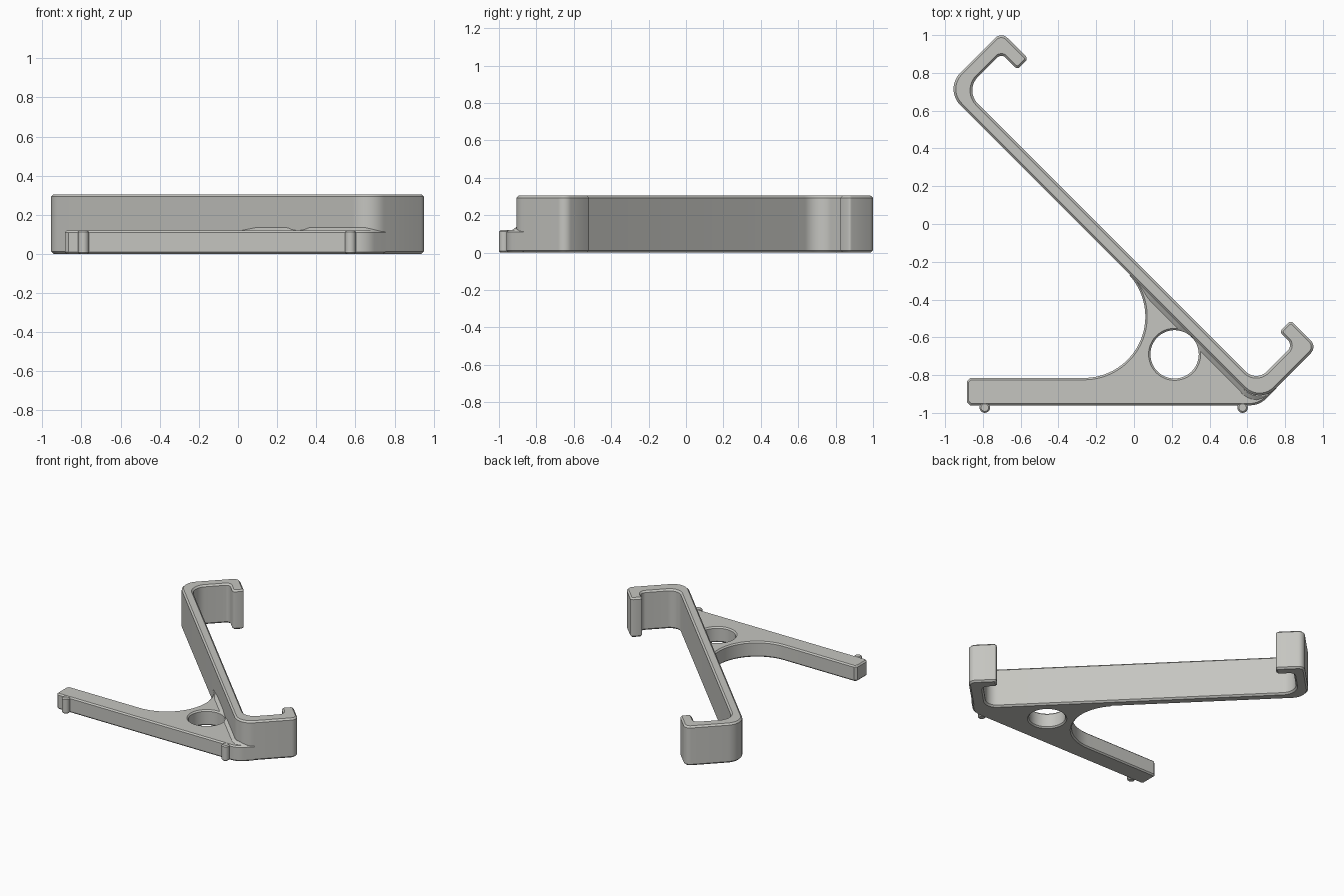
import bpy, bmesh, math
from mathutils import Vector

if "Cube" in bpy.data.objects:
    bpy.data.objects.remove(bpy.data.objects["Cube"])

grey = bpy.data.materials.new("warm grey plastic")
grey.diffuse_color = (0.56, 0.56, 0.53, 1)
grey.use_nodes = True
grey.node_tree.nodes["Principled BSDF"].inputs["Base Color"].default_value = grey.diffuse_color


def rounded(corners):
    """Outline from (x, y, radius, segments) corners."""
    out, n = [], len(corners)
    for i, (x, y, r, seg) in enumerate(corners):
        p = Vector((x, y))
        if r == 0:
            out.append(p)
            continue
        a = (Vector(corners[i - 1][:2]) - p).normalized()
        b = (Vector(corners[(i + 1) % n][:2]) - p).normalized()
        half = a.angle(b) / 2
        c = p + (a + b).normalized() * (r / math.sin(half))
        t = r / math.tan(half)
        v0, v1 = p + a * t - c, p + b * t - c
        full = v0.angle(v1)
        for k in range(seg + 1):
            f = k / seg
            out.append(c + (v0 * math.sin((1 - f) * full) + v1 * math.sin(f * full)) / math.sin(full))
    return out


def circle(x, y, r, n):
    return [Vector((x + r * math.cos(2 * math.pi * k / n), y + r * math.sin(2 * math.pi * k / n)))
            for k in range(n)]


def finish(name, bm):
    bmesh.ops.recalc_face_normals(bm, faces=bm.faces)
    me = bpy.data.meshes.new(name)
    bm.to_mesh(me)
    bm.free()
    me.materials.append(grey)
    ob = bpy.data.objects.new(name, me)
    bpy.context.collection.objects.link(ob)
    bpy.ops.object.select_all(action='DESELECT')
    ob.select_set(True)
    bpy.context.view_layer.objects.active = ob
    bpy.ops.object.shade_smooth_by_angle(angle=math.radians(28))
    return ob


def slab(name, loops, height, chamfer):
    """Extrude an outline (plus hole loops) and chamfer both rims."""
    bm = bmesh.new()
    edges = []
    for loop in loops:
        vs = [bm.verts.new((p.x, p.y, 0)) for p in loop]
        edges += [bm.edges.new((vs[i - 1], vs[i])) for i in range(len(vs))]
    bmesh.ops.triangle_fill(bm, use_beauty=True, use_dissolve=False, edges=edges, normal=(0, 0, 1))
    ext = bmesh.ops.extrude_face_region(bm, geom=bm.faces[:], use_keep_orig=True)
    bmesh.ops.translate(bm, vec=(0, 0, height),
                        verts=[g for g in ext["geom"] if isinstance(g, bmesh.types.BMVert)])
    bmesh.ops.recalc_face_normals(bm, faces=bm.faces)
    bm.normal_update()
    rim = [e for e in bm.edges if len(e.link_faces) == 2
           and sum(abs(f.normal.z) > 0.5 for f in e.link_faces) == 1]
    bmesh.ops.bevel(bm, geom=rim, offset=chamfer, segments=1, profile=0.5, affect='EDGES')
    return finish(name, bm)


def diag(s, d, r, seg=8):
    """Corner given by its diagonal coordinates x+y and y-x."""
    return ((s - d) / 2, (s + d) / 2, r, seg)


# Cradle: slanted back with a hook at each end
cradle = rounded([
    diag(-.29, 1.72, .12, 12), diag(.315, 1.72, .045), diag(.315, 1.435, .018, 3),
    diag(.20, 1.435, .018, 3), diag(.20, 1.605, .03), diag(-.19, 1.605, .10, 12),
    diag(-.19, -1.485, .08, 12), diag(.20, -1.485, .04), diag(.20, -1.34, .018, 3),
    diag(.32, -1.34, .018, 3), diag(.32, -1.62, .048), diag(-.29, -1.62, .115, 12)])
slab("cradle", [cradle], 0.305, 0.012)

# Foot: straight leg sweeping up into the cradle, with a round hole
arc = [(-.265 + .325 * math.cos(math.radians(a)), -.49 + .325 * math.sin(math.radians(a)), 0, 0)
       for a in range(-90, 45, 4)]
foot = rounded([(-.885, -.96, .018, 1), (.663, -.96, .12, 8), (.755, -.87, 0, 0), (.70, -.85, 0, 0),
                (.60, -.85, 0, 0), (-.01, -.24, 0, 0)] + arc[::-1] + [(-.885, -.815, .018, 1)])
hole = (.215, -.69)
slab("foot", [foot, circle(*hole, .128, 48)], 0.12, 0.01)

# Small round pads under the foot
for i, x in enumerate((-.79, .575)):
    slab(f"foot_pad_{i + 1}", [circle(x, -.972, .028, 20)], 0.12, 0.008)

# Sloped weld strip where the foot meets the cradle, narrowing beside the hole
path = []
for k in range(41):
    x = .02 + k * .56 / 40
    path.append((Vector((x, -.29 - x)), Vector((-1, -1)).normalized()))
for a in range(228, 296, 6):
    n = Vector((math.cos(math.radians(a)), math.sin(math.radians(a))))
    path.append((Vector((.6637, -.7957)) + n * .115, n))
bm = bmesh.new()
rings = []
for i, (p, n) in enumerate(path):
    gap = (p - Vector(hole)).length - .13
    w = max(.002, min(.024, gap, .002 + i * .004, .002 + (len(path) - 1 - i) * .004))
    o, q = p + n * w, p - n * .01
    rings.append([bm.verts.new((q.x, q.y, .112)), bm.verts.new((o.x, o.y, .119)),
                  bm.verts.new((p.x, p.y, .119 + w * .7)), bm.verts.new((q.x, q.y, .119 + w * .7))])
for r0, r1 in zip(rings, rings[1:]):
    for j in range(4):
        bm.faces.new((r0[j - 1], r0[j], r1[j], r1[j - 1]))
bm.faces.new(rings[0])
bm.faces.new(rings[-1])
finish("weld_strip", bm)
